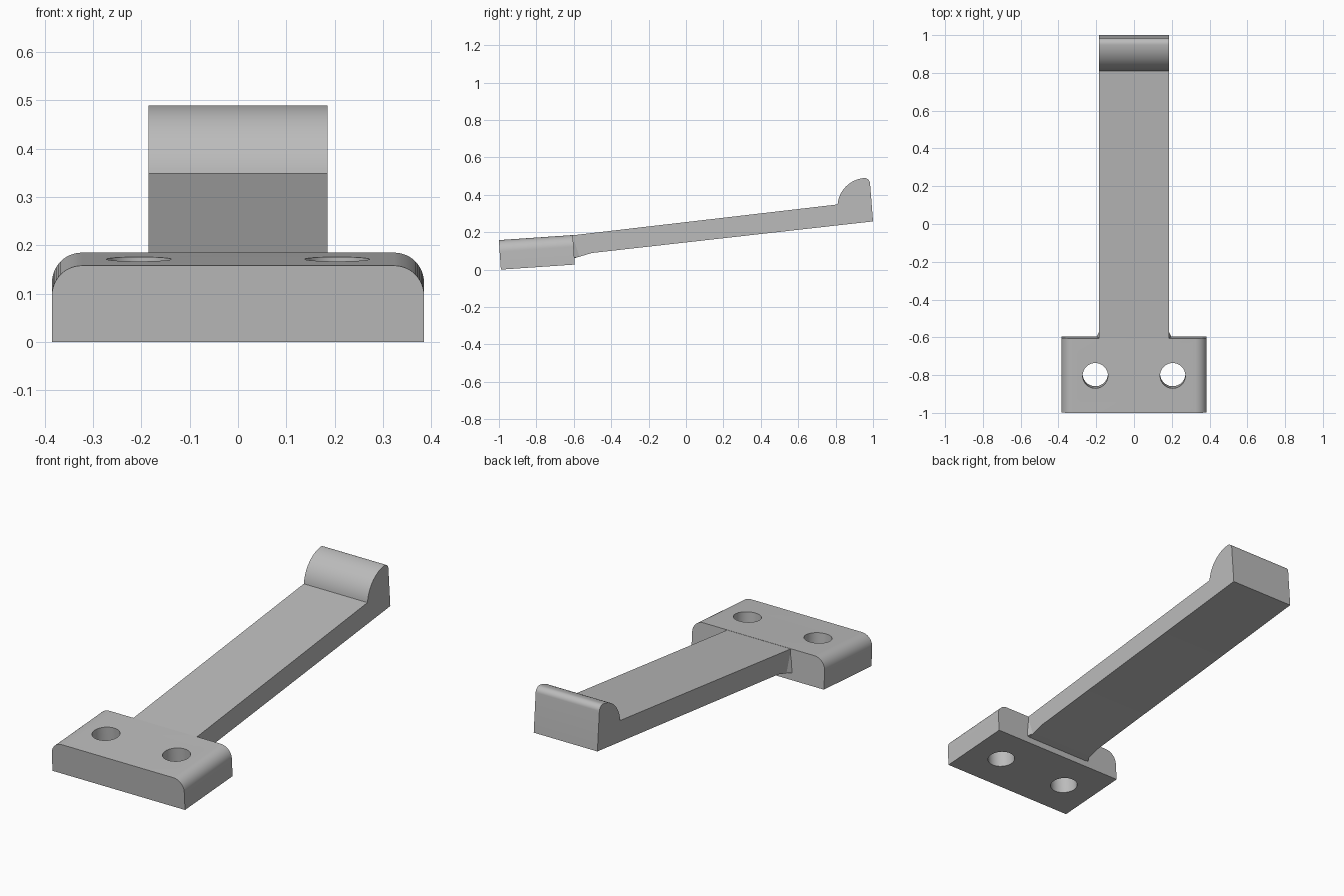
import bpy, bmesh
from math import sin, cos, radians
from mathutils import Matrix, Vector

cube = bpy.data.objects.get("Cube")
if cube:
    bpy.data.objects.remove(cube, do_unlink=True)

grey = bpy.data.materials.new("plain grey")
grey.use_nodes = True
COLOUR = (0.5, 0.5, 0.5, 1)
grey.diffuse_color = COLOUR
grey.node_tree.nodes["Principled BSDF"].inputs["Base Color"].default_value = COLOUR


def make_object(name, bm):
    bmesh.ops.recalc_face_normals(bm, faces=bm.faces)
    mesh = bpy.data.meshes.new(name)
    bm.to_mesh(mesh)
    bm.free()
    mesh.materials.append(grey)
    obj = bpy.data.objects.new(name, mesh)
    bpy.context.collection.objects.link(obj)
    return obj


def prism(name, points, offset):
    """Extrude a closed outline of 3D points along an offset."""
    bm = bmesh.new()
    face = bm.faces.new([bm.verts.new(p) for p in points])
    new = bmesh.ops.extrude_face_region(bm, geom=[face])["geom"]
    verts = [v for v in new if isinstance(v, bmesh.types.BMVert)]
    bmesh.ops.translate(bm, verts=verts, vec=offset)
    return make_object(name, bm)


def arc(cx, cz, r, start, end, steps):
    angles = [radians(start + (end - start) * i / steps) for i in range(steps + 1)]
    return [(cx + r * cos(a), cz + r * sin(a)) for a in angles]


def activate(obj):
    bpy.ops.object.select_all(action="DESELECT")
    obj.select_set(True)
    bpy.context.view_layer.objects.active = obj


# Mounting plate with rounded upper edges, tilted slightly back
W, L, T, R = 0.385, 0.198, 0.079, 0.062
outline = [(-W, -T), (W, -T)]
outline += arc(W - R, T - R, R, 0, 90, 12) + arc(R - W, T - R, R, 90, 180, 12)
plate = prism("mounting_plate", [(x, -L, z) for x, z in outline], (0, 2 * L, 0))
tilt = Matrix.Translation((0, -0.7975, 0.0925)) @ Matrix.Rotation(radians(3.9), 4, "X")
plate.data.transform(tilt)

# Two screw holes through the plate
for side in (-1, 1):
    bm = bmesh.new()
    bmesh.ops.create_cone(bm, cap_ends=True, segments=48, radius1=0.067, radius2=0.067,
                          depth=0.4, matrix=tilt @ Matrix.Translation((side * 0.205, 0, 0)))
    cutter = make_object("hole_cutter", bm)
    cutter.hide_render = True
    cut = plate.modifiers.new("hole", "BOOLEAN")
    cut.operation = "DIFFERENCE"
    cut.solver = "EXACT"
    cut.object = cutter
    activate(plate)
    bpy.ops.object.modifier_apply(modifier=cut.name)
    bpy.data.objects.remove(cutter, do_unlink=True)

# Sloping arm ending in a rounded hook
A = 0.185
side_profile = [(-0.62, 0.182), (-0.62, 0.06), (-0.597, 0.061), (-0.503, 0.089), (1.0, 0.258)]
side_profile += arc(0.954, 0.4595, 0.03, 5, 95, 10) + arc(0.965, 0.335, 0.155, 97, 175, 20)
arm = prism("arm_with_hook", [(-A, y, z) for y, z in side_profile], (2 * A, 0, 0))

# Small flares where the lower arm meets the plate
bm = bmesh.new()
for s in (-1, 1):
    for p in ((A, -0.57, 0.07), (A, -0.6, 0.16), (A + 0.02, -0.61, 0.06), (A, -0.61, 0.06)):
        bm.verts.new(Vector((s * p[0], p[1], p[2])))
bmesh.ops.convex_hull(bm, input=bm.verts)
make_object("arm_root_flare", bm)

for obj in (plate, arm):
    activate(obj)
    bpy.ops.object.shade_smooth_by_angle(angle=radians(30))
